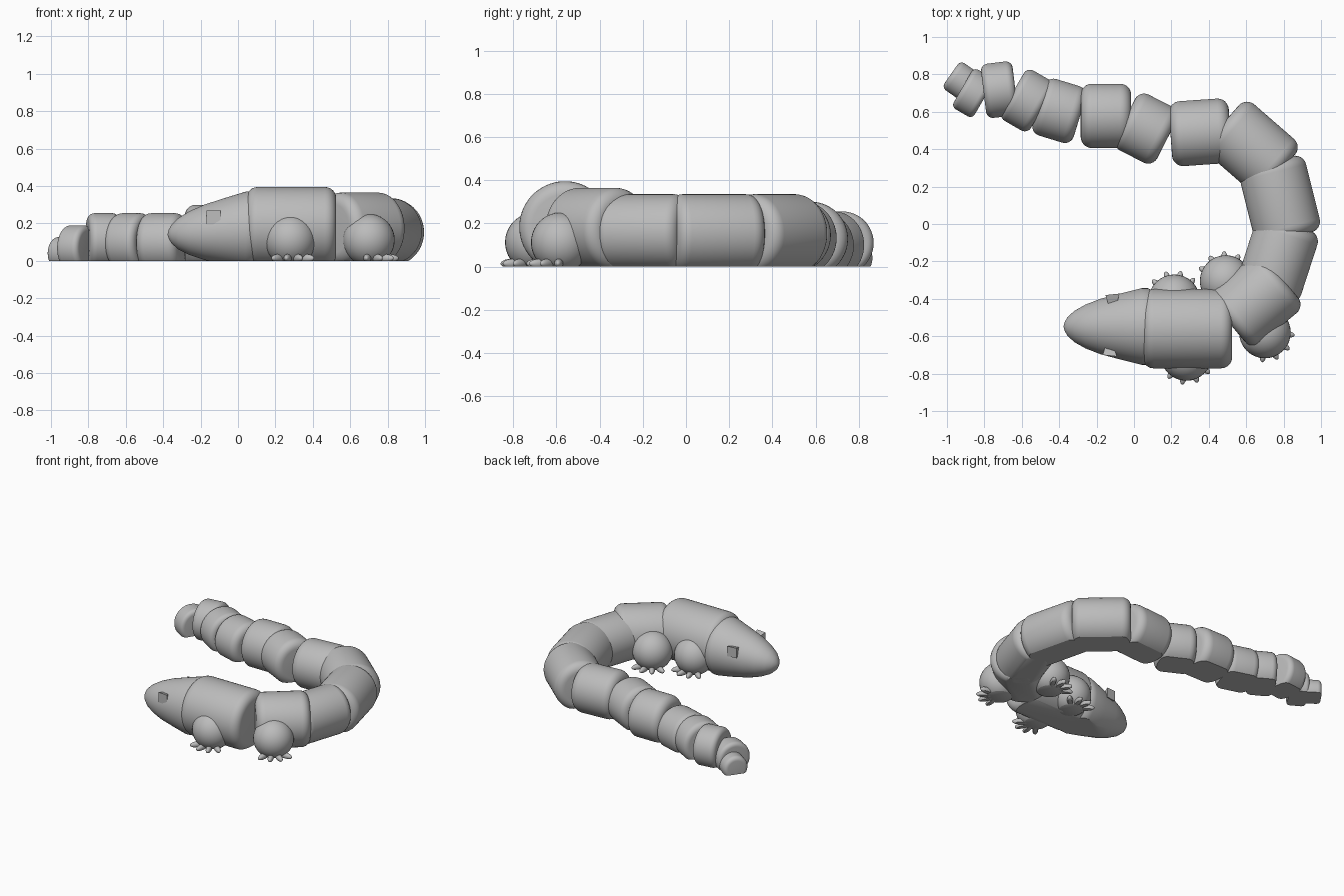
import bpy, bmesh
from math import sin, cos, pi, radians
from mathutils import Vector, Matrix

cube = bpy.data.objects.get("Cube")
if cube:
    bpy.data.objects.remove(cube)

grey = bpy.data.materials.new("matte_grey")
grey.use_nodes = True
tone = (0.5, 0.5, 0.5, 1)
grey.diffuse_color = tone
grey.node_tree.nodes["Principled BSDF"].inputs["Base Color"].default_value = tone


def finish(bm, name, cut=True):
    """Slice the part flat at ground level, then shade and link it."""
    if cut:
        geom = bm.verts[:] + bm.edges[:] + bm.faces[:]
        bmesh.ops.bisect_plane(bm, geom=geom, plane_co=(0, 0, 0),
                               plane_no=(0, 0, 1), clear_inner=True)
        rim = [e for e in bm.edges if e.is_boundary]
        if rim:
            bmesh.ops.holes_fill(bm, edges=rim, sides=0)
    bmesh.ops.recalc_face_normals(bm, faces=bm.faces)
    for f in bm.faces:
        f.smooth = True
    mesh = bpy.data.meshes.new(name)
    bm.to_mesh(mesh)
    bm.free()
    mesh.set_sharp_from_angle(angle=radians(32))
    mesh.materials.append(grey)
    obj = bpy.data.objects.new(name, mesh)
    bpy.context.scene.collection.objects.link(obj)
    return obj


def lathe(name, profile, x, y, angle, sides=64):
    """Turn (along, radius, axis height) rings about a level axis."""
    bm = bmesh.new()
    a = radians(angle)
    rings = []
    for t, r, z in profile:
        ring = []
        for i in range(sides):
            p = 2 * pi * (i + 0.5) / sides
            s = r * cos(p)
            ring.append(bm.verts.new((x + t * cos(a) - s * sin(a),
                                      y + t * sin(a) + s * cos(a),
                                      z + r * sin(p))))
        rings.append(ring)
    for lo, hi in zip(rings, rings[1:]):
        for i in range(sides):
            j = (i + 1) % sides
            bm.faces.new((lo[i], lo[j], hi[j], hi[i]))
    bm.faces.new(rings[0])
    bm.faces.new(rings[-1])
    return finish(bm, name)


def segment(name, x, y, angle, length, r, top):
    """Rounded drum lying on its side."""
    b = min(0.06, length * 0.22)
    half = length / 2
    arc = [(half - b + b * sin(k * pi / 12), r - b + b * cos(k * pi / 12))
           for k in range(7)]
    ends = [(-t, q) for t, q in reversed(arc)] + arc
    return lathe(name, [(t, q, top - r) for t, q in ends], x, y, angle)


def ball(name, centre, size, angle=0):
    bm = bmesh.new()
    m = (Matrix.Translation(centre) @ Matrix.Rotation(angle, 4, "Z")
         @ Matrix.Diagonal((*size, 1)))
    bmesh.ops.create_uvsphere(bm, u_segments=32, v_segments=20, radius=1, matrix=m)
    return finish(bm, name)


# Body and tail drums: x, y, heading, length, radius, top height
segment("chest", 0.285, -0.56, 0, 0.48, 0.212, 0.395)
segment("hips", 0.65, -0.41, 40, 0.37, 0.192, 0.365)
tail = [
    (0.77, -0.19, 72, 0.40, 0.176, 0.335),
    (0.78, 0.13, 104, 0.42, 0.182, 0.335),
    (0.63, 0.41, 139, 0.40, 0.182, 0.335),
    (0.355, 0.49, 184, 0.32, 0.174, 0.32),
    (0.065, 0.51, 153, 0.25, 0.168, 0.30),
    (-0.15, 0.578, 180, 0.27, 0.172, 0.30),
    (-0.40, 0.605, 163, 0.23, 0.158, 0.255),
    (-0.57, 0.66, 150, 0.18, 0.155, 0.255),
    (-0.72, 0.718, 187, 0.17, 0.146, 0.255),
    (-0.86, 0.70, 150, 0.13, 0.122, 0.19),
    (-0.925, 0.765, 145, 0.13, 0.088, 0.128),
]
for n, args in enumerate(tail, 1):
    segment(f"tail_segment_{n}", *args)

# Pointed head
head = [(-0.376, 0.004), (-0.37, 0.025), (-0.355, 0.05), (-0.32, 0.083),
        (-0.26, 0.117), (-0.18, 0.148), (-0.06, 0.18), (0.04, 0.205),
        (0.075, 0.205), (0.1, 0.19)]
lathe("head", [(t, r, 0.142 + 0.055 * (t + 0.376)) for t, r in head],
      0, -0.548, 0)

# Wedge eyes, flaring outward
for name, x, y, side in (("left_eye", -0.115, -0.405, 1),
                         ("right_eye", -0.13, -0.675, -1)):
    bm = bmesh.new()
    bmesh.ops.create_cube(bm, size=1)
    for v in bm.verts:
        outer = v.co.y * side > 0
        k = 0.075 if outer else 0.045
        v.co = Vector((x + v.co.x * k, y + v.co.y * 0.05, 0.232 + v.co.z * k))
        if outer and v.co.x > x:
            v.co.y += side * 0.008
    finish(bm, name, cut=False)

# Round feet with four small toes each: x, y, toe heading
feet = {"front_right": (0.28, -0.7, -83), "hind_right": (0.7, -0.58, -50),
        "front_left": (0.215, -0.408, 92), "hind_left": (0.49, -0.305, 108)}
for name, (x, y, heading) in feet.items():
    ball(name + "_foot", (x, y, 0.112), (0.138, 0.138, 0.138))
    for k in range(4):
        a = radians(heading + (k - 1.5) * 30)
        ball(f"{name}_toe_{k + 1}",
             (x + 0.105 * cos(a), y + 0.105 * sin(a), 0.014),
             (0.055, 0.02, 0.022), a)
